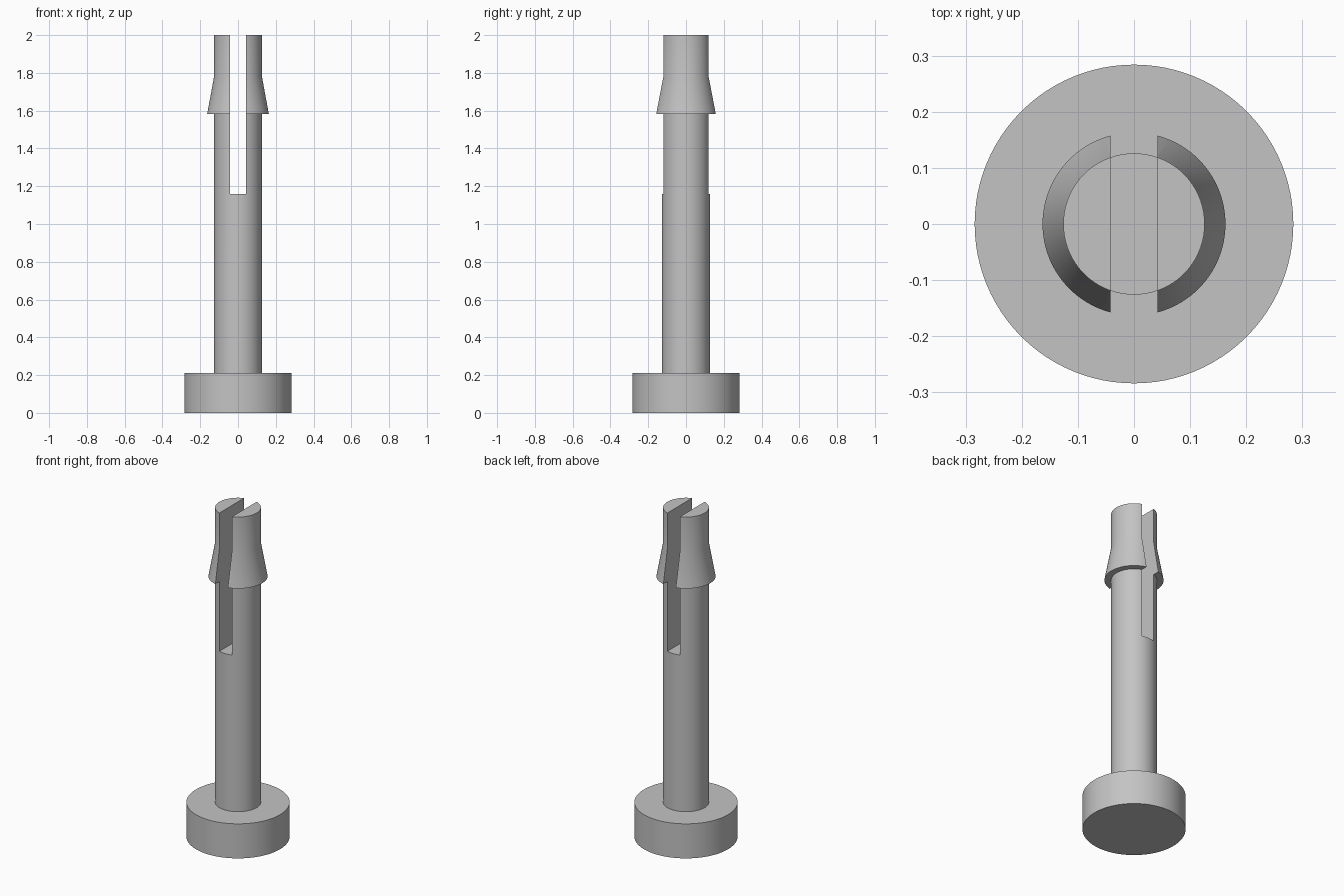
import bpy
import bmesh
from math import radians, tau
from mathutils import Matrix

SEGMENTS = 96
HEIGHT = 2.0
SLOT_WIDTH = 0.084
SLOT_FLOOR = 1.16

cube = bpy.data.objects.get("Cube")
if cube:
    bpy.data.objects.remove(cube, do_unlink=True)

grey = bpy.data.materials.new("plain grey")
grey.use_nodes = True
colour = (0.55, 0.55, 0.55, 1)
grey.diffuse_color = colour
grey.node_tree.nodes["Principled BSDF"].inputs["Base Color"].default_value = colour


def add_object(name, bm):
    bmesh.ops.recalc_face_normals(bm, faces=bm.faces[:])
    mesh = bpy.data.meshes.new(name)
    bm.to_mesh(mesh)
    bm.free()
    obj = bpy.data.objects.new(name, mesh)
    bpy.context.collection.objects.link(obj)
    mesh.materials.append(grey)
    return obj


def lathe(name, profile):
    """Revolve (radius, height) points and close both ends with flat caps."""
    bm = bmesh.new()
    verts = [bm.verts.new((r, 0, z)) for r, z in profile]
    edges = [bm.edges.new(pair) for pair in zip(verts, verts[1:])]
    bmesh.ops.spin(bm, geom=verts + edges, cent=(0, 0, 0), axis=(0, 0, 1),
                   angle=tau, steps=SEGMENTS, use_merge=False)
    bmesh.ops.remove_doubles(bm, verts=bm.verts[:], dist=1e-5)
    bmesh.ops.holes_fill(bm, edges=[e for e in bm.edges if e.is_boundary], sides=0)
    return add_object(name, bm)


# Round base, shaft and flared barb in one turned body
pin = lathe("slotted_pin", [
    (0.284, 0), (0.284, 0.21), (0.126, 0.21), (0.126, 1.583),
    (0.163, 1.583), (0.126, 1.785), (0.126, HEIGHT),
])

# Slot that splits the upper end from front to back
bm = bmesh.new()
depth = HEIGHT - SLOT_FLOOR + 0.2
bmesh.ops.create_cube(bm, size=1, matrix=Matrix.Translation((0, 0, SLOT_FLOOR + depth / 2))
                      @ Matrix.Diagonal((SLOT_WIDTH, 1, depth, 1)))
cutter = add_object("slot_cutter", bm)
cutter.hide_render = True

cut = pin.modifiers.new("slot", "BOOLEAN")
cut.operation = "DIFFERENCE"
cut.solver = "EXACT"
cut.object = cutter

# Apply the cut, then smooth the round sides while keeping rims sharp
bpy.ops.object.select_all(action="DESELECT")
pin.select_set(True)
bpy.context.view_layer.objects.active = pin
bpy.ops.object.modifier_apply(modifier=cut.name)
bpy.data.objects.remove(cutter, do_unlink=True)
bpy.ops.object.shade_smooth_by_angle(angle=radians(30))
